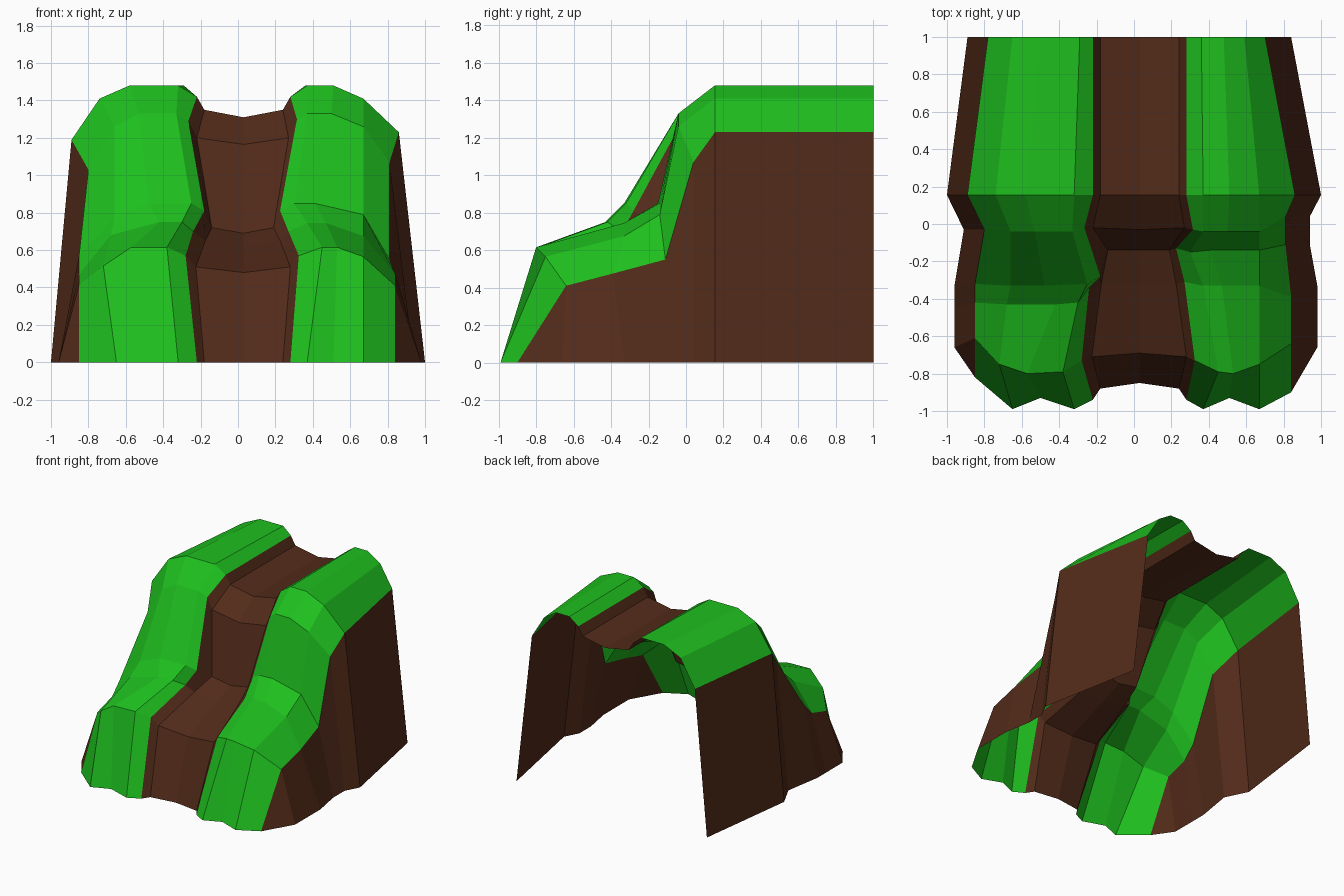
import bpy, bmesh


def material(name, colour):
    m = bpy.data.materials.new(name)
    m.diffuse_color = colour
    return m


GREEN = material("grass", (0.013, 0.52, 0.013, 1))
BROWN = material("earth", (0.085, 0.024, 0.010, 1))


def loft(name, rows, mat):
    """Skin rows of points; rows run back to front, points left to right."""
    bm = bmesh.new()
    grid = [[bm.verts.new(p) for p in row] for row in rows]
    for a, b in zip(grid, grid[1:]):
        for i in range(len(a) - 1):
            bm.faces.new((a[i], b[i], b[i + 1], a[i + 1]))
    bmesh.ops.remove_doubles(bm, verts=bm.verts[:], dist=0.0005)
    me = bpy.data.meshes.new(name)
    bm.to_mesh(me)
    bm.free()
    me.materials.append(mat)
    ob = bpy.data.objects.new(name, me)
    bpy.context.collection.objects.link(ob)
    return ob


def bank_rows(stations):
    """Rounded bank section: outer edge, shoulder, two crown points, inner edge."""
    rows = []
    for top, outer, shoulder, inner, xs, ys in stations:
        drops = (outer, shoulder, 0, 0, inner)
        rows.append([(x, y, top - d) for x, y, d in zip(xs, ys, drops)])
    return rows


# crown height, drops (outer, shoulder, inner), x and y from outer to inner
left = bank_rows([
    (1.48, .29, .07, .06, (-.78, -.65, -.50, -.29, -.22), (1,) * 5),
    (1.48, .29, .07, .06, (-.89, -.74, -.58, -.32, -.22), (.155,) * 5),
    (1.33, .30, .07, .04, (-.80, -.66, -.53, -.33, -.265), (-.03, -.04, -.04, -.04, -.02)),
    (.85, .28, .07, .04, (-.85, -.66, -.48, -.25, -.18), (-.32, -.33, -.33, -.32, -.28)),
    (.75, .28, .07, .05, (-.85, -.68, -.42, -.30, -.24), (-.42, -.43, -.43, -.42, -.34)),
    (.615, .20, .10, .045, (-.85, -.72, -.57, -.38, -.28), (-.61, -.75, -.80, -.79, -.73)),
    (0, 0, 0, 0, (-.85, -.65, -.50, -.32, -.22), (-.82, -.99, -.93, -.99, -.94)),
])
right = bank_rows([
    (1.48, .25, .07, .06, (.70, .59, .48, .36, .28), (1,) * 5),
    (1.48, .25, .07, .06, (.86, .67, .51, .37, .28), (.155,) * 5),
    (1.33, .26, .07, .03, (.81, .67, .50, .37, .315), (.04, -.04, -.04, -.04, -.03)),
    (.85, .30, .06, .04, (.81, .67, .41, .30, .225), (-.11, -.14, -.14, -.15, -.13)),
    (.745, .27, .07, .045, (.84, .67, .47, .37, .27), (-.39, -.33, -.33, -.33, -.31)),
    (.615, .205, .05, .045, (.84, .67, .53, .45, .325), (-.64, -.75, -.80, -.79, -.73)),
    (0, 0, 0, 0, (.84, .67, .51, .37, .28), (-.90, -.99, -.93, -.99, -.94)),
])
right = [row[::-1] for row in right]

# grassy banks
loft("left_grass_bank", left, GREEN)
loft("right_grass_bank", right, GREEN)

# sunken path: left x, right x, edge y, centre y, edge z, centre z
path = []
for x0, x1, y, yc, z, zc in [
    (-.18, .24, 1, 1, 1.35, 1.31),
    (-.18, .24, .155, .155, 1.35, 1.31),
    (-.22, .27, -.02, -.03, 1.20, 1.165),
    (-.14, .19, -.14, -.14, .72, .69),
    (-.175, .225, -.32, -.32, .65, .62),
    (-.225, .28, -.71, -.69, .51, .48),
    (-.18, .24, -.88, -.85, 0, 0),
]:
    path.append([(x0, y, z), (.03, yc, zc), (x1, y, z)])
loft("earth_path", [[l[-1], *p, r[0]] for l, p, r in zip(left, path, right)], BROWN)

# outer earth walls from the bank edges down to the ground
left_foot = [(-.89, 1), (-1, .155), (-.91, -.03), (-.96, -.33),
             (-.96, -.45), (-.96, -.66), (-.85, -.82)]
right_foot = [(.84, 1), (1, .155), (.94, .04), (.94, -.11),
              (.98, -.33), (.98, -.66), (.84, -.90)]
loft("left_earth_wall", [[(x, y, 0), l[0]] for (x, y), l in zip(left_foot, left)], BROWN)
loft("right_earth_wall", [[r[-1], (x, y, 0)] for (x, y), r in zip(right_foot, right)], BROWN)
